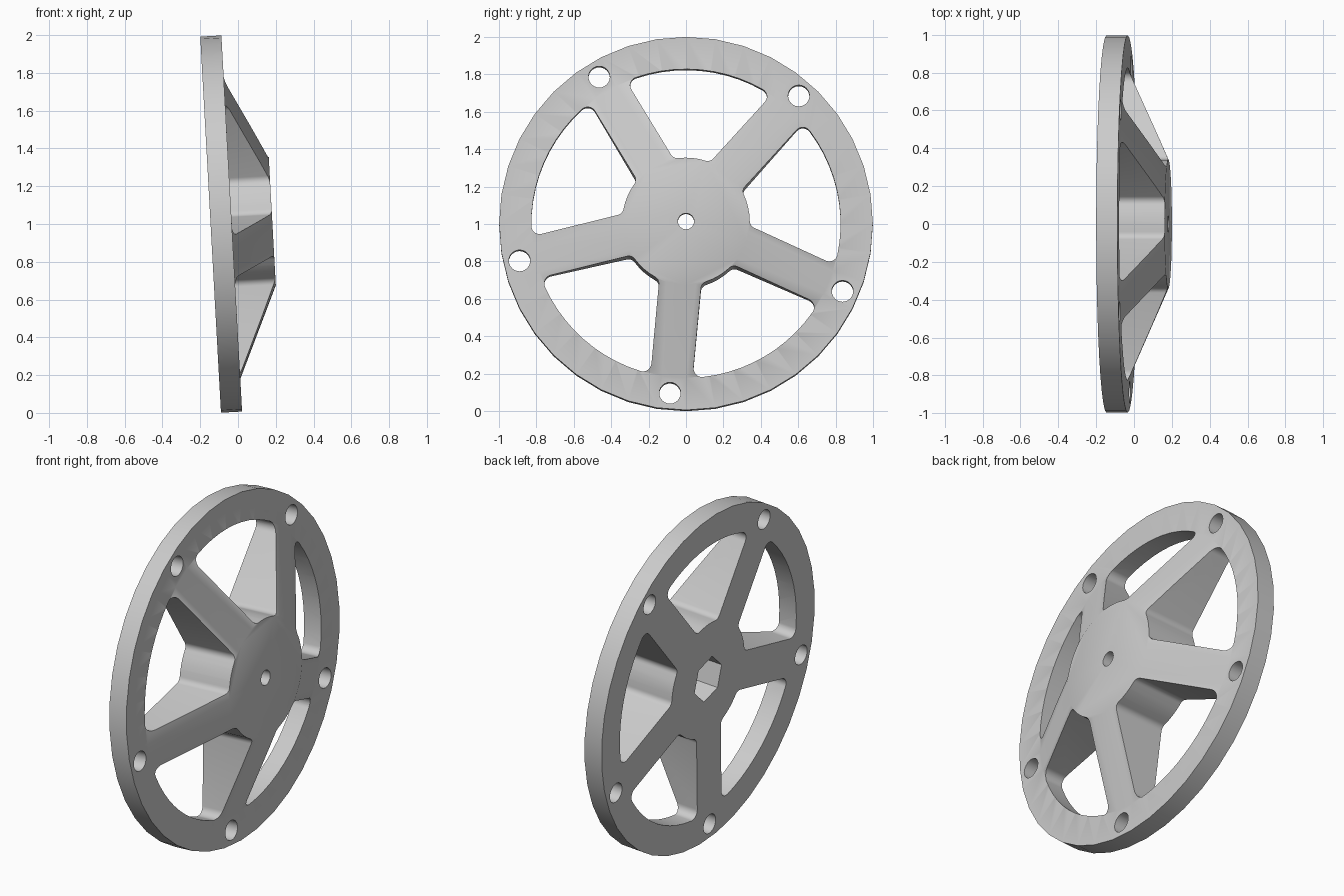
import bpy, bmesh
from math import sin, cos, pi, radians, sqrt, atan2
from mathutils import Matrix, Vector

cube = bpy.data.objects.get("Cube")
if cube:
    bpy.data.objects.remove(cube, do_unlink=True)

SIDES = 40
RADIUS, RIM_DEPTH = 0.997, 0.112
HUB_RADIUS, HUB_DEPTH = 0.34, 0.327
WINDOW_RADIUS, SPOKE_HALF = 0.825, 0.113
SPOKES = [radians(48.6 + 72 * i) for i in range(5)]

grey = bpy.data.materials.new("light grey")
grey.use_nodes = True
colour = (0.6, 0.6, 0.6, 1)
grey.diffuse_color = colour
grey.node_tree.nodes["Principled BSDF"].inputs["Base Color"].default_value = colour


def make_object(name, bm):
    bmesh.ops.recalc_face_normals(bm, faces=bm.faces)
    mesh = bpy.data.meshes.new(name)
    bm.to_mesh(mesh)
    bm.free()
    mesh.materials.append(grey)
    obj = bpy.data.objects.new(name, mesh)
    bpy.context.collection.objects.link(obj)
    return obj


def polar(r, a):
    return Vector((r * cos(a), r * sin(a)))


def arc(centre, r, start, end, steps):
    return [centre + polar(r, start + (end - start) * i / steps) for i in range(steps + 1)]


def circle(centre, r, sides, phase=0.0):
    return [centre + polar(r, phase + 2 * pi * i / sides) for i in range(sides)]


def prism(bm, outline, low, high):
    base = bm.faces.new([bm.verts.new((p.x, p.y, low)) for p in outline])
    grown = bmesh.ops.extrude_face_region(bm, geom=[base])["geom"]
    tops = [v for v in grown if isinstance(v, bmesh.types.BMVert)]
    bmesh.ops.translate(bm, verts=tops, vec=(0, 0, high - low))


def window_outline(spoke):
    """Rounded opening between one spoke and the next."""
    def fillet_centre(r, f):
        return Vector((sqrt(r * r - (SPOKE_HALF + f) ** 2), SPOKE_HALF + f))
    mid = radians(36)
    f_in, f_out = 0.04, 0.045
    c_in = fillet_centre(HUB_RADIUS + f_in, f_in)
    c_out = fillet_centre(WINDOW_RADIUS - f_out, f_out)
    a_in, a_out = atan2(c_in.y, c_in.x), atan2(c_out.y, c_out.x)
    origin = Vector((0, 0))
    half = arc(origin, HUB_RADIUS, mid, a_in, 2)
    half += arc(c_in, f_in, a_in + pi, 1.5 * pi, 6)[1:]
    half += arc(c_out, f_out, -pi / 2, a_out, 8)
    half += arc(origin, WINDOW_RADIUS, a_out, mid, 5)[1:]
    angles = [(p.length, atan2(p.y, p.x)) for p in half]
    angles += [(r, 2 * mid - a) for r, a in reversed(angles[1:-1])]
    return [polar(r, a + spoke) for r, a in angles]


def cut(target, cutter):
    cutter.hide_render = True
    mod = target.modifiers.new("cut", "BOOLEAN")
    mod.operation = "DIFFERENCE"
    mod.solver = "EXACT"
    mod.object = cutter
    bpy.context.view_layer.objects.active = target
    bpy.ops.object.modifier_apply(modifier=mod.name)
    bpy.data.objects.remove(cutter, do_unlink=True)


# Solid body: flat back, thick rim and a raised cone with a flat hub
bm = bmesh.new()
profile = [(RADIUS, 0), (RADIUS, RIM_DEPTH), (0.825, RIM_DEPTH), (HUB_RADIUS, HUB_DEPTH)]
rings = []
for r, z in profile:
    rings.append([bm.verts.new((p.x, p.y, z)) for p in circle(Vector((0, 0)), r, SIDES, pi / 2)])
for a, b in zip(rings, rings[1:]):
    for i in range(SIDES):
        j = (i + 1) % SIDES
        bm.faces.new((a[i], a[j], b[j], b[i]))
bm.faces.new(rings[0])
bm.faces.new(rings[-1])
wheel = make_object("spoked_wheel", bm)

# Windows, bolt holes and the hexagonal socket in the back
bm = bmesh.new()
for a in SPOKES:
    prism(bm, window_outline(a), -0.1, 0.5)
    prism(bm, circle(polar(0.91, a), 0.057, 24), -0.1, 0.5)
prism(bm, circle(Vector((0, 0)), 0.13, 6, radians(102.6)), -0.1, 0.25)
cut(wheel, make_object("opening_cutter", bm))

# Small hole through the hub
bm = bmesh.new()
prism(bm, circle(Vector((0, 0)), 0.043, 24), 0.1, 0.5)
cut(wheel, make_object("centre_hole_cutter", bm))

# Stand the wheel up, leaning back slightly
lean = 0.055
c = sqrt(1 - lean * lean)
wheel.data.transform(Matrix(((0, -lean, c, -0.145), (1, 0, 0, 0), (0, c, lean, 0.9965), (0, 0, 0, 1))))

bpy.ops.object.select_all(action="DESELECT")
wheel.select_set(True)
bpy.context.view_layer.objects.active = wheel
bpy.ops.object.shade_smooth_by_angle(angle=radians(30))
